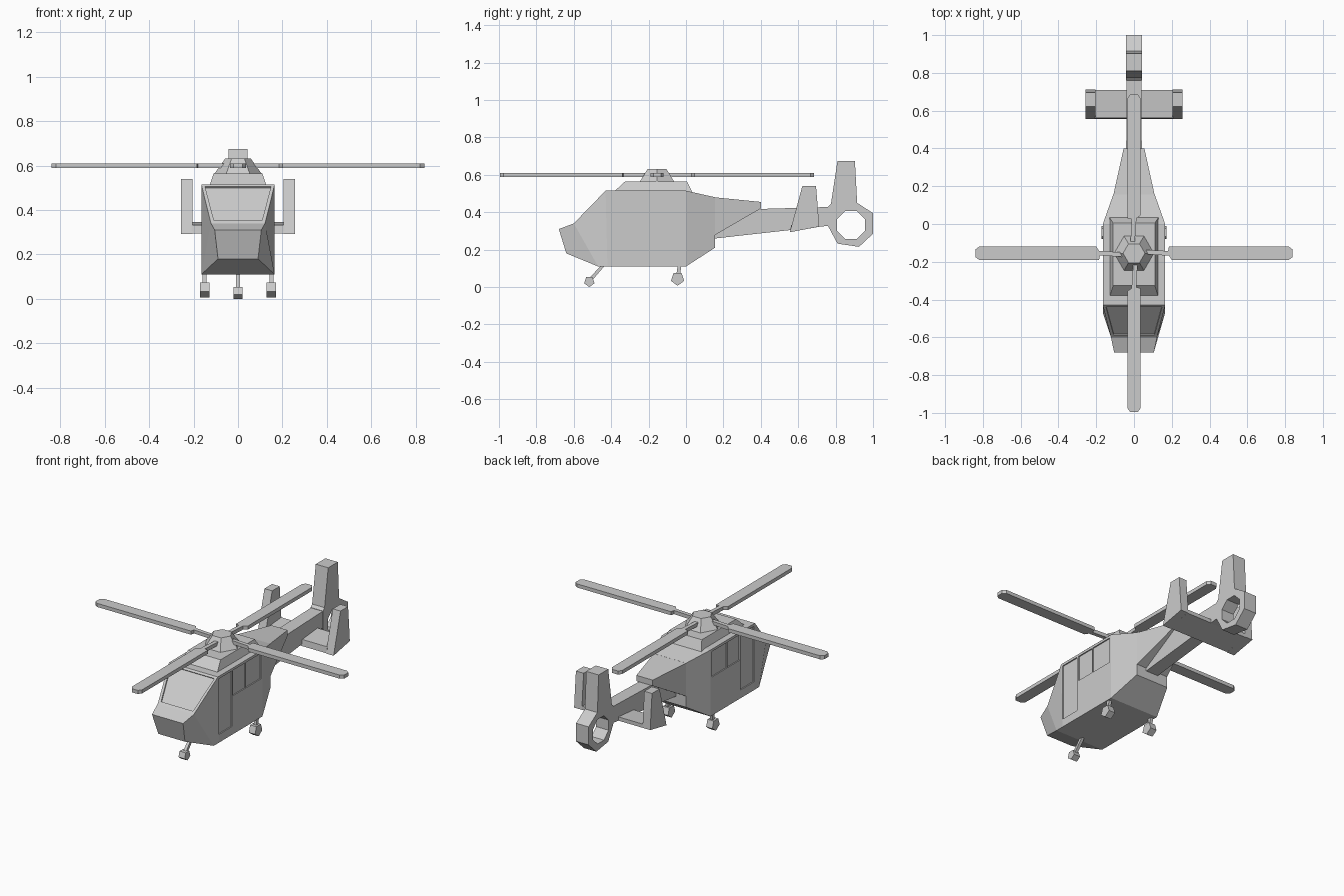
import bpy, bmesh
from math import cos, sin, pi, radians
from mathutils import Matrix, Vector

if "Cube" in bpy.data.objects:
    bpy.data.objects.remove(bpy.data.objects["Cube"])


def make(name, bm):
    bmesh.ops.recalc_face_normals(bm, faces=bm.faces)
    me = bpy.data.meshes.new(name)
    bm.to_mesh(me)
    bm.free()
    ob = bpy.data.objects.new(name, me)
    bpy.context.collection.objects.link(ob)
    return ob


def loft(sections):
    """Join rings of points with quads and cap both ends."""
    bm = bmesh.new()
    rings = [[bm.verts.new(p) for p in s] for s in sections]
    n = len(rings[0])
    for a, b in zip(rings, rings[1:]):
        for i in range(n):
            j = (i + 1) % n
            bm.faces.new((a[i], a[j], b[j], b[i]))
    bm.faces.new(rings[0][::-1])
    bm.faces.new(rings[-1])
    return bm


def section(yt, zt, wt, yb, zb, wb):
    return [(-wt, yt, zt), (wt, yt, zt), (wb, yb, zb), (-wb, yb, zb)]


def slab(profile, x0, x1):
    """Extrude a (y, z) outline across x."""
    return loft([[(x, y, z) for y, z in profile] for x in (x0, x1)])


def ngon(y, z, r, n, start):
    return [(y + r * cos(start + 2 * pi * i / n), z + r * sin(start + 2 * pi * i / n))
            for i in range(n)]


def cut(ob, cutter):
    cutter.hide_render = True
    cutter.hide_viewport = True
    mod = ob.modifiers.new("cut", "BOOLEAN")
    mod.operation = "DIFFERENCE"
    mod.solver = "EXACT"
    mod.object = cutter


# Fuselage with inset windscreen
bm = loft([
    section(-0.68, 0.31, 0.105, -0.64, 0.18, 0.09),
    section(-0.60, 0.34, 0.122, -0.47, 0.11, 0.165),
    section(-0.43, 0.515, 0.165, -0.42, 0.11, 0.165),
    section(0.0, 0.515, 0.165, 0.0, 0.11, 0.165),
    section(0.155, 0.48, 0.11, 0.155, 0.21, 0.11),
])
bm.faces.ensure_lookup_table()
bmesh.ops.recalc_face_normals(bm, faces=bm.faces)
screen = [f for f in bm.faces
          if (f.calc_center_median() - Vector((0, -0.515, 0.4275))).length < 0.01]
bmesh.ops.inset_region(bm, faces=screen, thickness=0.022)
bmesh.ops.inset_region(bm, faces=screen, thickness=0.001, depth=-0.007)
fuselage = make("fuselage", bm)

# Door and side window recesses
bm = bmesh.new()
for side in (-1, 1):
    for y0, y1, z0, z1 in ((-0.42, -0.292, 0.16, 0.5), (-0.283, -0.165, 0.345, 0.5),
                           (-0.16, -0.015, 0.345, 0.5)):
        m = (Matrix.Translation((side * 0.178, (y0 + y1) / 2, (z0 + z1) / 2))
             @ Matrix.Diagonal((0.04, y1 - y0, z1 - z0, 1)))
        bmesh.ops.create_cube(bm, size=1, matrix=m)
cut(fuselage, make("door_window_cutter", bm))

# Engine housing on the roof
make("engine_housing", loft([
    [(-0.13, -0.39, 0.505), (0.13, -0.39, 0.505), (0.13, 0.035, 0.505), (-0.13, 0.035, 0.505)],
    [(-0.11, -0.325, 0.565), (0.11, -0.325, 0.565), (0.11, 0.005, 0.565), (-0.11, 0.005, 0.565)],
]))

# Tail fairing and boom
make("tail_fairing", loft([
    section(0.15, 0.48, 0.11, 0.15, 0.275, 0.11),
    section(0.4, 0.455, 0.055, 0.4, 0.42, 0.055),
]))
make("tail_boom", loft([
    section(0.14, 0.41, 0.042, 0.14, 0.258, 0.042),
    section(0.765, 0.428, 0.04, 0.765, 0.328, 0.04),
]))

# Tail fin with octagonal fan duct
fin = make("tail_fin", slab([
    (0.76, 0.43), (0.775, 0.445), (0.81, 0.675), (0.903, 0.675), (0.915, 0.45), (1.0, 0.395),
    (1.0, 0.285), (0.925, 0.215), (0.81, 0.232), (0.76, 0.325)], -0.042, 0.042))
cut(fin, make("fan_duct_cutter", slab(ngon(0.882, 0.332, 0.081, 8, pi / 8), -0.1, 0.1)))

# Stabiliser and end plates
make("stabiliser", slab([(0.557, 0.294), (0.71, 0.322), (0.71, 0.345), (0.562, 0.332)],
                        -0.21, 0.21))
for side, label in ((-1, "left"), (1, "right")):
    make(label + "_end_plate", slab([
        (0.555, 0.293), (0.622, 0.54), (0.695, 0.54), (0.705, 0.42), (0.712, 0.323)],
        side * 0.205, side * 0.257))

# Rotor hub
bm = bmesh.new()
bmesh.ops.create_cone(bm, cap_ends=True, segments=6, radius1=0.108, radius2=0.058, depth=0.07,
                      matrix=Matrix.Translation((0, -0.155, 0.596))
                      @ Matrix.Rotation(radians(30), 4, "Z"))
# Put hexagon corners on the x axis
if max(v.co.x for v in bm.verts) < 0.1:
    bmesh.ops.rotate(bm, verts=bm.verts, cent=(0, -0.155, 0),
                     matrix=Matrix.Rotation(radians(30), 3, "Z"))
make("rotor_hub", bm)

# Four rotor blades
outline = [(0.04, -0.003), (0.185, -0.013), (0.2, -0.035), (0.82, -0.035), (0.84, -0.02),
           (0.84, 0.02), (0.82, 0.035), (0.185, 0.035), (0.18, 0.012), (0.04, 0.02)]
for i in range(4):
    bm = loft([[(x, y, z) for x, y in outline] for z in (0.588, 0.61)])
    bm.transform(Matrix.Translation((0, -0.155, 0)) @ Matrix.Rotation(i * pi / 2, 4, "Z"))
    make("rotor_blade_%d" % (i + 1), bm)

# Wheels and struts
for label, x, y, z, r, top in (("nose", 0, -0.517, 0.029, 0.029, -0.435),
                               ("left", -0.15, -0.045, 0.044, 0.037, -0.033),
                               ("right", 0.15, -0.045, 0.044, 0.037, -0.033)):
    make(label + "_wheel", slab(ngon(y, z, r, 5, pi * 0.3), x - 0.021, x + 0.021))
    make(label + "_strut", slab([(y - 0.008, z + 0.01), (y + 0.01, z), (top + 0.01, 0.125),
                                 (top - 0.01, 0.125)], x - 0.009, x + 0.009))
